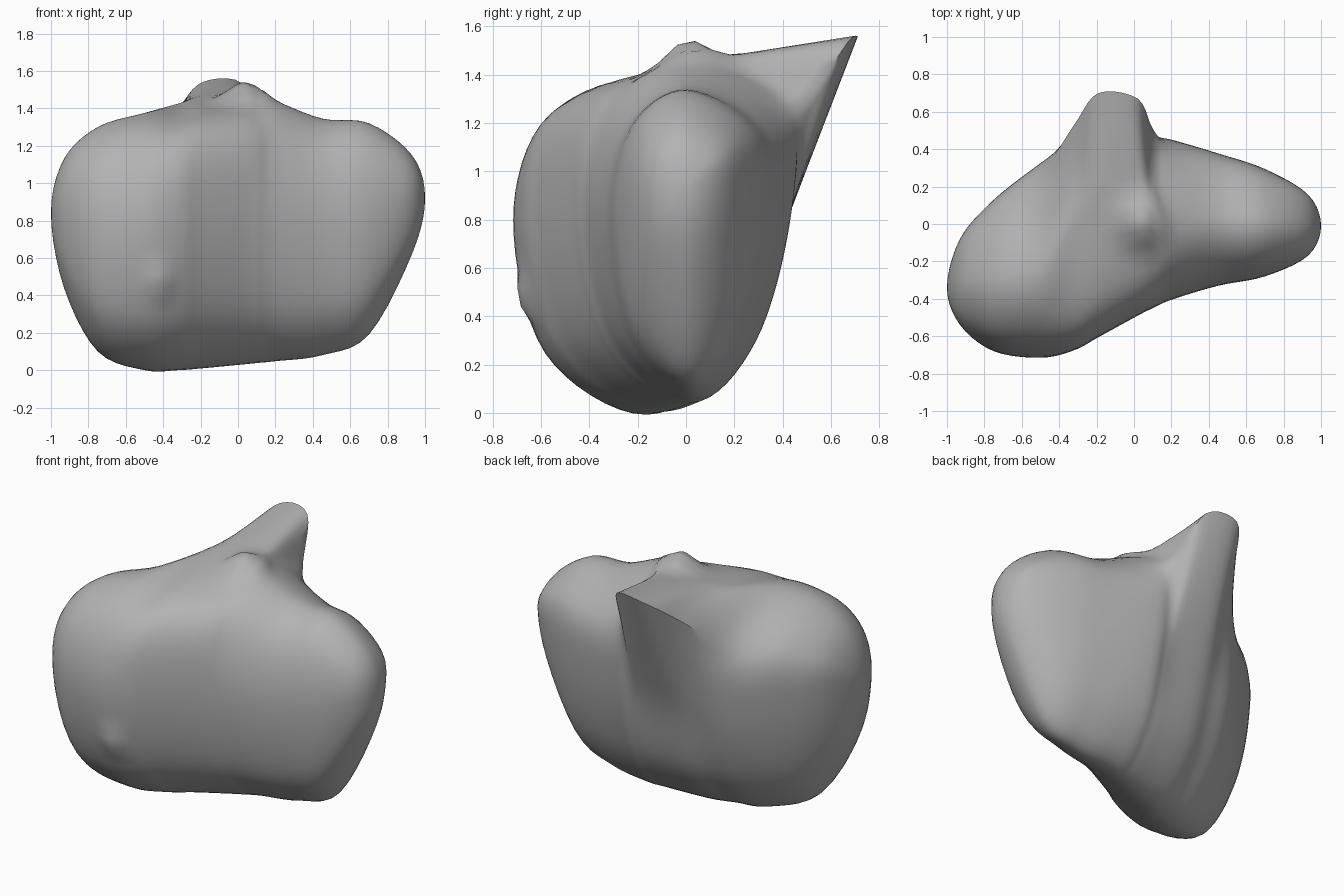
import bpy
import math
from mathutils import Vector

AROUND = 8   # steps between profile points
ALONG = 5    # steps between stations

cube = bpy.data.objects.get("Cube")
if cube:
    bpy.data.objects.remove(cube, do_unlink=True)

# Shared cross-section: depth and height fractions, from the front going under
SECTION = [(0, .58), (.13, .18), (.52, 0), (.83, .18),
           (1, .55), (.97, .85), (.5, 1), (.13, .88)]
BACK, BACK_TOP, TOP = 4, 5, 6


def catmull(a, b, c, d, t):
    """Smooth curve between b and c."""
    return 0.5 * (2 * b + (c - a) * t + (2 * a - 5 * b + 4 * c - d) * t * t
                  + (3 * b - a - 3 * c + d) * t ** 3)


def station(x, front, back, low, high, neck=None):
    """Smooth ring fitted to its limits; a neck point pulls it into a sharp fold."""
    ring = [Vector((x, front + u * (back - front), low + v * (high - low)))
            for u, v in SECTION]
    if neck:
        ring[BACK_TOP] = Vector((x, *neck))
        ring[TOP].y += .3 * (neck[0] - ring[TOP].y)
    n = len(ring)
    fine = []
    for j in range(n):
        a, b, c, d = (ring[(j + o) % n] for o in (-1, 0, 1, 2))
        for k in range(AROUND):
            t = k / AROUND
            straight = neck and j in (BACK, BACK_TOP)
            fine.append(b.lerp(c, t) if straight else catmull(a, b, c, d, t))
    return fine


def across(ring):
    """Ring continued over a closed end."""
    half = len(ring) // 2
    return ring[half:] + ring[:half]


# Stations across the bag, from its right end to its left end
rings = [
    station(-1, -.34, -.34, .84, .84),
    station(-.93, -.54, -.09, .44, 1.13),
    station(-.75, -.68, .11, .1, 1.3),
    station(-.5, -.715, .3, 0, 1.375),
    station(-.32, -.675, .37, 0, 1.425, neck=(.53, 1.4)),
    station(-.19, -.605, .42, .01, 1.465, neck=(.7, 1.54)),
    station(.02, -.49, .43, .03, 1.48, neck=(.67, 1.535)),
    station(.1, -.45, .43, .038, 1.47, neck=(.51, 1.3)),
    station(.2, -.405, .43, .048, 1.44),
    station(.45, -.33, .36, .08, 1.345),
    station(.7, -.28, .28, .19, 1.32),
    station(.93, -.17, .15, .62, 1.15),
    station(1, -.01, -.01, .92, .92),
]

# Smooth loft through the stations
padded = [across(rings[1])] + rings + [across(rings[-2])]
count = len(rings[0])
loft = []
for group in zip(padded, padded[1:], padded[2:], padded[3:]):
    for k in range(ALONG):
        loft.append([catmull(*points, k / ALONG) for points in zip(*group)])
loft = loft[1:]

# Join the rings into one closed skin
verts = [v.copy() for ring in loft for v in ring]
faces = []
start, end = len(verts), len(verts) + 1
last = (len(loft) - 1) * count
for j in range(count):
    n = (j + 1) % count
    for i in range(0, last, count):
        faces.append((i + j, i + n, i + count + n, i + count + j))
    faces.append((start, n, j))
    faces.append((end, last + j, last + n))
verts += [rings[0][0], rings[-1][0]]


def pinch(centre, push, radius):
    """Pull a small pointed nub out of the skin."""
    centre, push = Vector(centre), Vector(push)
    for v in verts:
        d = (v - centre).length / radius
        if d < 1:
            v += push * (1 - d) ** 1.5


# Nub on the crown and small nub low on the front
pinch((.03, 0, 1.45), (0, 0, .12), .2)
pinch((-.41, -.67, .47), (0, -.05, 0), .13)

mesh = bpy.data.meshes.new("bag_body")
mesh.from_pydata(verts, [], faces)
body = bpy.data.objects.new("bag_body", mesh)
bpy.context.collection.objects.link(body)

# Plain grey skin
grey = bpy.data.materials.new("mid_grey")
grey.use_nodes = True
colour = (.45, .45, .45, 1)
grey.diffuse_color = colour
for node in grey.node_tree.nodes:
    if node.type == 'BSDF_PRINCIPLED':
        node.inputs["Base Color"].default_value = colour
mesh.materials.append(grey)

# Consistent outward normals and smooth shading with sharp folds
bpy.ops.object.select_all(action='DESELECT')
body.select_set(True)
bpy.context.view_layer.objects.active = body
bpy.ops.object.mode_set(mode='EDIT')
bpy.ops.mesh.select_all(action='SELECT')
bpy.ops.mesh.normals_make_consistent(inside=False)
bpy.ops.object.mode_set(mode='OBJECT')
bpy.ops.object.shade_smooth_by_angle(angle=math.radians(40))
